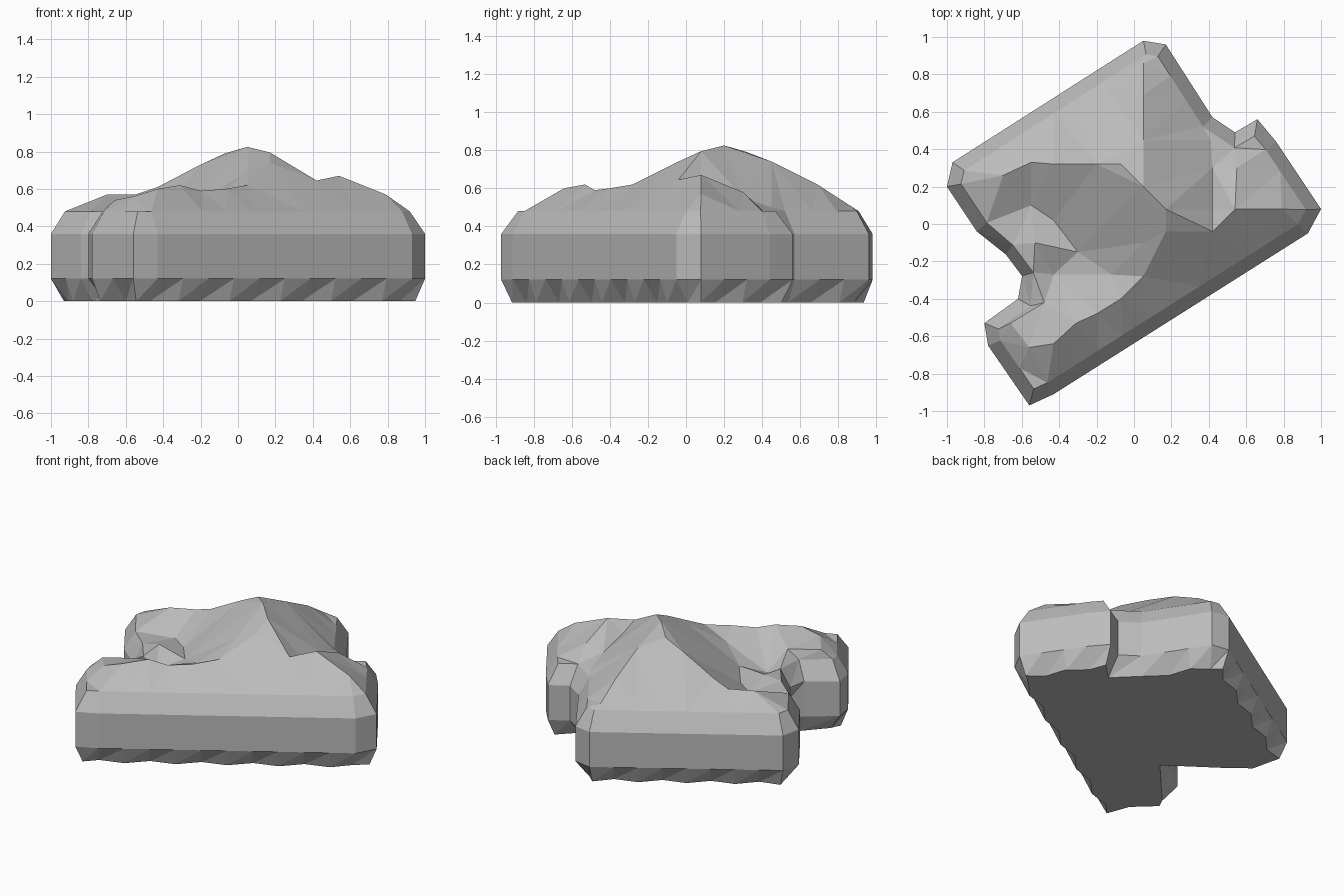
import bpy, bmesh
from mathutils import Vector
from mathutils.geometry import delaunay_2d_cdt

old = bpy.data.objects.get("Cube")
if old:
    bpy.data.objects.remove(old, do_unlink=True)

# Single plain grey
grey = bpy.data.materials.new("plain_grey")
grey.use_nodes = True
colour = (0.5, 0.5, 0.5, 1)
grey.diffuse_color = colour
grey.node_tree.nodes["Principled BSDF"].inputs["Base Color"].default_value = colour

# Footprint, counter-clockwise from the front corner
FOOTPRINT = [(-.56, -.97), (-.43, -.91), (.93, -.05), (1, .08), (.76, .44), (.66, .56),
             (.54, .49), (.42, .57), (.17, .96), (.05, .98), (-.97, .33), (-1, .2),
             (-.84, -.04), (-.7, -.16), (-.61, -.28), (-.62, -.4), (-.8, -.53), (-.78, -.65)]
NOTCH = Vector((-.38, -.24))


def subdivide(points, step):
    out = []
    for i, p in enumerate(points):
        a, b = Vector(p), Vector(points[(i + 1) % len(points)])
        n = max(1, round((b - a).length / step))
        out += [a.lerp(b, k / n) for k in range(n)]
    return out


loop = subdivide(FOOTPRINT, .16)
count = len(loop)


def inward(i):
    t1 = (loop[i] - loop[i - 1]).normalized()
    t2 = (loop[(i + 1) % count] - loop[i]).normalized()
    t = (t1 + t2).normalized()
    return Vector((-t.y, t.x)) / max(.75, t.dot(t1))


def ring(z, inset, undercut=0, wobble=0):
    """Footprint loop moved inward; the recess on one side can cut deeper."""
    pts = []
    for i, p in enumerate(loop):
        q = p + inward(i) * (inset + wobble * (i % 2))
        if (p - Vector((-.65, -.22))).length < .15:
            q = q.lerp(NOTCH, undercut)
        pts.append(Vector((q.x, q.y, z)))
    return pts


# Walls: scalloped foot, upright band, chamfered shoulder
rings = [ring(0, .045, .75, .04), ring(.12, 0, .6), ring(.36, 0, .05), ring(.48, .07)]

# Roof: ridge and valley lines running over the top
LINES = [
    # main ridge with its left hip
    [(.17, .08, .795), (.05, .2, .825), (-.07, .32, .79), (-.2, .32, .73),
     (-.43, .32, .61), (-.55, .33, .57), (-.7, .26, .57)],
    # hip toward the back
    [(.05, .45, .74), (.05, .69, .62), (.05, .86, .51)],
    # saddle and ridge of the side wing
    [(.17, -.04, .74), (.42, -.04, .645), (.54, .08, .67), (.79, .08, .57)],
    [(.54, .08, .67), (.55, .3, .58)],
    [(.42, .08, .6), (.42, .3, .55), (.41, .45, .5)],
    # front wing ridge
    [(.17, -.04, .74), (.05, -.1, .69), (.05, -.28, .62), (-.07, -.4, .6),
     (-.2, -.48, .59), (-.31, -.53, .62), (-.43, -.64, .6), (-.56, -.66, .56)],
    # valley behind the front wing
    [(-.12, -.27, .55), (-.3, -.15, .48), (-.43, .02, .46), (-.55, .1, .46)],
    # lumps around the recess
    [(-.43, -.27, .42), (-.53, -.1, .5)],
    [(-.48, -.42, .54), (-.66, -.53, .54)],
]

points = list(rings[3])
edges = [(i, (i + 1) % count) for i in range(count)]
for line in LINES:
    ids = []
    for p in map(Vector, line):
        if p not in points:
            points.append(p)
        ids.append(points.index(p))
    edges += zip(ids, ids[1:])

flat, _, tris, origin, _, _ = delaunay_2d_cdt([p.xy for p in points], edges, [], 1, 1e-5)

bm = bmesh.new()
levels = [[bm.verts.new(p) for p in r] for r in rings]
for low, high in zip(levels, levels[1:]):
    for i in range(count):
        j = (i + 1) % count
        bm.faces.new((low[i], low[j], high[j]))
        bm.faces.new((low[i], high[j], high[i]))
bm.faces.new(reversed(levels[0]))

top = []
for p, src in zip(flat, origin):
    if src and src[0] < count:
        top.append(levels[3][src[0]])
    else:
        top.append(bm.verts.new((p.x, p.y, points[src[0]].z if src else .5)))
for t in tris:
    corners = [top[k] for k in t]
    if len(set(corners)) == 3 and bm.faces.get(corners) is None:
        bm.faces.new(corners)

bmesh.ops.recalc_face_normals(bm, faces=bm.faces)
mesh = bpy.data.meshes.new("hipped_block")
bm.to_mesh(mesh)
bm.free()
mesh.materials.append(grey)
block = bpy.data.objects.new("hipped_block", mesh)
bpy.context.collection.objects.link(block)
